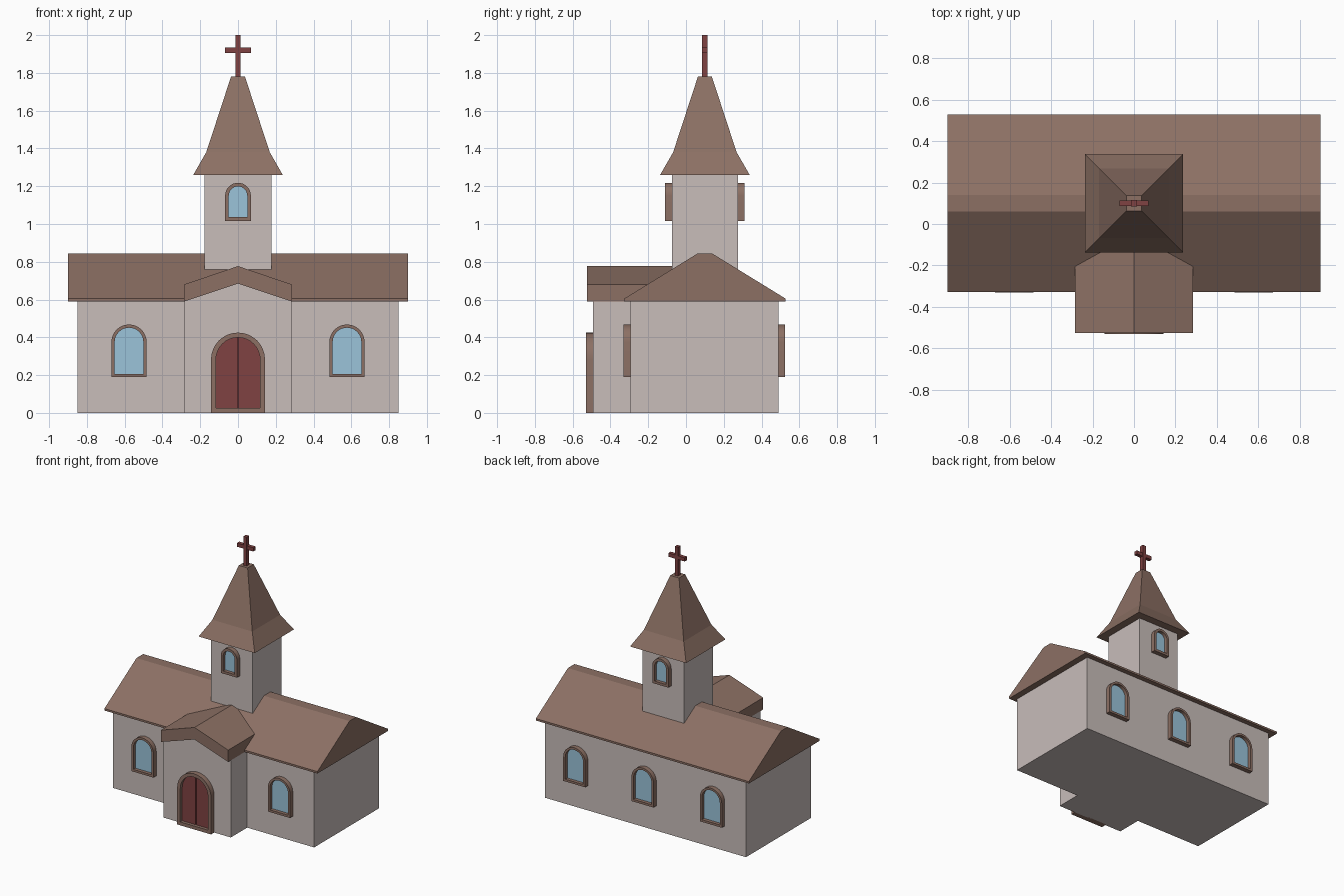
import bpy, bmesh, math

cube = bpy.data.objects.get("Cube")
if cube:
    bpy.data.objects.remove(cube, do_unlink=True)


def material(name, rgb):
    lin = [(c / 255 / 12.92) if c < 11 else ((c / 255 + 0.055) / 1.055) ** 2.4 for c in rgb]
    m = bpy.data.materials.new(name)
    m.use_nodes = True
    m.diffuse_color = (*lin, 1)
    bsdf = m.node_tree.nodes["Principled BSDF"]
    bsdf.inputs["Base Color"].default_value = (*lin, 1)
    bsdf.inputs["Roughness"].default_value = 0.9
    return m


WALL = material("warm grey plaster", (200, 189, 186))
ROOF = material("brown timber", (140, 112, 100))
GLASS = material("pale blue glass", (155, 196, 218))
RED = material("dark red wood", (128, 66, 66))


def finish(name, bm, mat):
    bmesh.ops.recalc_face_normals(bm, faces=bm.faces)
    mesh = bpy.data.meshes.new(name)
    bm.to_mesh(mesh)
    bm.free()
    mesh.materials.append(mat)
    ob = bpy.data.objects.new(name, mesh)
    bpy.context.collection.objects.link(ob)
    return ob


def loft(name, rings, mat, closed=False):
    """Skin equal-sized point rings; cap the ends, or join last to first."""
    bm = bmesh.new()
    loops = [[bm.verts.new(p) for p in ring] for ring in rings]
    pairs = list(zip(loops, loops[1:]))
    if closed:
        pairs.append((loops[-1], loops[0]))
    else:
        bm.faces.new(loops[0])
        bm.faces.new(loops[-1])
    n = len(loops[0])
    for a, b in pairs:
        for i in range(n):
            j = (i + 1) % n
            bm.faces.new((a[i], a[j], b[j], b[i]))
    return finish(name, bm, mat)


def prism_y(name, profile, y0, y1, mat):
    return loft(name, [[(x, y, z) for x, z in profile] for y in (y0, y1)], mat)


def prism_x(name, profile, x0, x1, mat):
    return loft(name, [[(x, y, z) for y, z in profile] for x in (x0, x1)], mat)


def box(name, x, y, z, mat):
    return prism_y(name, [(x[0], z[0]), (x[1], z[0]), (x[1], z[1]), (x[0], z[1])], *y, mat)


def arch(cx, half, z0, z1, steps=16):
    """Round-headed outline, anticlockwise from the lower left."""
    pts = [(cx - half, z0), (cx + half, z0)]
    for i in range(steps + 1):
        a = math.pi * i / steps
        pts.append((cx + half * math.cos(a), z1 - half + half * math.sin(a)))
    return pts


def smooth(ob):
    bpy.ops.object.select_all(action="DESELECT")
    ob.select_set(True)
    bpy.context.view_layer.objects.active = ob
    bpy.ops.object.shade_smooth_by_angle(angle=math.radians(30))


def arch_frame(name, cx, half, z0, z1, rim, wall, side, depth):
    """Raised rim standing out of a wall; side is -1 for front, 1 for back."""
    outer, inner = arch(cx, half, z0, z1), arch(cx, half - rim, z0 + rim, z1 - rim)
    back, front = wall - side * 0.01, wall + side * depth
    rings = [[(x, y, z) for x, z in pts]
             for pts, y in ((outer, back), (outer, front), (inner, front), (inner, back))]
    smooth(loft(name, rings, ROOF, closed=True))
    return inner


def window(name, cx, half, z0, z1, rim, wall, side):
    inner = arch_frame(name + "_frame", cx, half, z0, z1, rim, wall, side, 0.035)
    prism_y(name + "_glass", inner, wall, wall + side * 0.009, GLASS)


# Main hall and its flat-ridged roof
box("hall_walls", (-0.85, 0.85), (-0.295, 0.49), (0, 0.6), WALL)
prism_x("hall_roof", [(-0.327, 0.59), (0.527, 0.59), (0.527, 0.605), (0.14, 0.843),
                      (0.06, 0.843), (-0.327, 0.605)], -0.9, 0.9, ROOF)

# Entrance porch
prism_y("porch_walls", [(-0.284, 0), (0.284, 0), (0.284, 0.595), (0, 0.69), (-0.284, 0.595)],
        -0.492, -0.2, WALL)
prism_y("porch_roof", [(-0.285, 0.59), (0, 0.685), (0.285, 0.59), (0.285, 0.68),
                       (0, 0.777), (-0.285, 0.68)], -0.525, 0.0, ROOF)

# Double door
inner = arch_frame("door_frame", 0, 0.143, 0, 0.425, 0.026, -0.492, -1, 0.038)
prism_y("door_backing", inner, -0.492, -0.497, RED)
for side, label in ((1, "left"), (-1, "right")):
    half = [(side * max(x, 0.003), z) for x, z in inner if x > -0.001]
    half.append((side * 0.003, inner[0][1]))
    prism_y("door_leaf_" + label, half, -0.497, -0.506, RED)

# Hall windows
for x, label in ((0.577, "left"), (-0.577, "right"), (0, "middle")):
    if x:
        window("front_window_" + label, x, 0.093, 0.19, 0.468, 0.017, -0.295, -1)
    window("back_window_" + label, x, 0.093, 0.19, 0.468, 0.017, 0.49, 1)

# Bell tower with front and back windows
TY = 0.1
box("tower_walls", (-0.177, 0.177), (TY - 0.175, TY + 0.175), (0.6, 1.27), WALL)
window("tower_window_front", 0, 0.068, 1.017, 1.218, 0.019, TY - 0.175, -1)
window("tower_window_back", 0, 0.068, 1.017, 1.218, 0.019, TY + 0.175, 1)

# Flared spire
corners = ((-1, -1), (1, -1), (1, 1), (-1, 1))
loft("spire", [[(h * i, TY + h * j, z) for i, j in corners]
               for h, z in ((0.237, 1.26), (0.168, 1.38), (0.037, 1.78))], ROOF)

# Cross
box("cross_post", (-0.014, 0.014), (TY - 0.015, TY + 0.015), (1.77, 2.0), RED)
box("cross_arm", (-0.069, 0.069), (TY - 0.014, TY + 0.014), (1.906, 1.934), RED)
